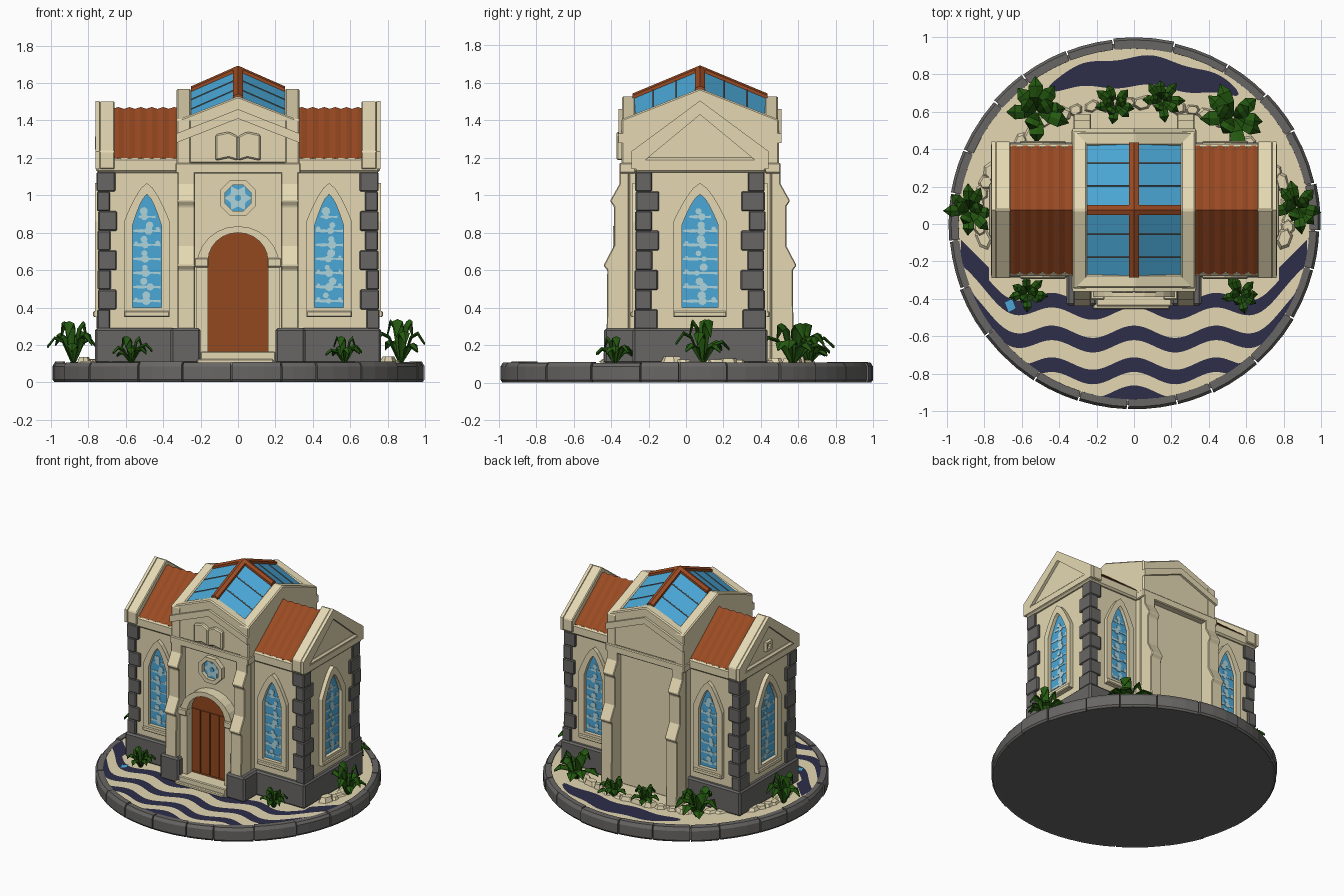
import bpy, bmesh, math, random
from math import pi, sin, cos
from mathutils import Matrix, Vector

random.seed(4)
if "Cube" in bpy.data.objects:
    bpy.data.objects.remove(bpy.data.objects["Cube"])


def material(name, rgb):
    m = bpy.data.materials.new(name)
    m.use_nodes = True
    m.diffuse_color = (*rgb, 1)
    m.node_tree.nodes["Principled BSDF"].inputs["Base Color"].default_value = (*rgb, 1)
    return m


CREAM = material("cream stone", (.78, .69, .45))
GREY = material("grey stone", (.138, .134, .13))
TILE = material("terracotta tile", (.32, .068, .016))
WOOD = material("door wood", (.29, .066, .014))
GLASS = material("blue glass", (.07, .39, .68))
PALE = material("pale glass", (.42, .66, .72))
NAVY = material("navy paving", (.026, .026, .068))
GREEN = material("leaf green", (.018, .1, .005))

C = .075          # building centre in y
FRONT, BACK, RIGHT, LEFT = 0, pi, pi / 2, -pi / 2


def mesh(name, verts, faces, mat, bevel=0, solid=True):
    bm = bmesh.new()
    vs = [bm.verts.new(v) for v in verts]
    for f in faces:
        bm.faces.new([vs[i] for i in f])
    if solid:
        bmesh.ops.recalc_face_normals(bm, faces=bm.faces)
    me = bpy.data.meshes.new(name)
    bm.to_mesh(me)
    bm.free()
    me.materials.append(mat)
    ob = bpy.data.objects.new(name, me)
    bpy.context.collection.objects.link(ob)
    if bevel:
        b = ob.modifiers.new("bevel", "BEVEL")
        b.width, b.segments = bevel, 1
    return ob


def slabs(name, outlines, d0, d1, mat, origin, ang, hole=None, bevel=0):
    """Extrude outlines (across, up) outward from a wall facing ang."""
    m = Matrix.Translation((*origin, 0)) @ Matrix.Rotation(ang, 4, "Z")
    verts, faces = [], []
    for o in outlines:
        n, b = len(o), len(verts)
        loops = [(o, d0), (o, d1)] + ([(hole, d1), (hole, d0)] if hole else [])
        for pts, d in loops:
            verts += [m @ Vector((u, -d, v)) for u, v in pts]
        k = len(loops)
        for r in range(k if hole else 1):
            s = (r + 1) % k
            faces += [(b + r*n + i, b + r*n + (i+1) % n, b + s*n + (i+1) % n, b + s*n + i) for i in range(n)]
        if not hole:
            faces += [range(b, b + n), range(b + n, b + 2*n)]
    return mesh(name, verts, faces, mat, bevel)


def box(name, x, y, z, mat, bevel=.006):
    o = [(x[0], z[0]), (x[1], z[0]), (x[1], z[1]), (x[0], z[1])]
    return slabs(name, [o], -y[1], -y[0], mat, (0, 0), FRONT, bevel=bevel)


def rect(u, v, w, h):
    return [(u - w, v - h), (u + w, v - h), (u + w, v + h), (u - w, v + h)]


def arch(hw, z0, spring, peak, pointed, n=12):
    pts = [(-hw, z0)]
    for k in range(n + 1):
        c = -cos(pi * k / n)
        f = 1 - abs(c) ** 1.5 if pointed else sin(pi * k / n)
        pts.append((hw * c, spring + (peak - spring) * f))
    return pts + [(hw, z0)]


def circle(r, z, n=8, turn=.5, star=1, u=0):
    return [(u + (star if i % 2 else 1) * r * cos(2*pi*(i + turn)/n),
             z + (star if i % 2 else 1) * r * sin(2*pi*(i + turn)/n)) for i in range(n)]


# Round base: core, floor and a rim of separate stones
def disc(name, r, z0, z1, mat):
    ring = [(r * cos(2*pi*i/64), r * sin(2*pi*i/64)) for i in range(64)]
    verts = [(*p, z) for z in (z0, z1) for p in ring]
    side = [(i, (i+1) % 64, 64 + (i+1) % 64, 64 + i) for i in range(64)]
    mesh(name, verts, side + [range(64), range(64, 128)], mat)


disc("base_core", .97, .004, .096, GREY)
disc("floor", .945, .09, .102, CREAM)
STONES = 23
cuts = [(i + random.uniform(-.22, .22)) * 2*pi/STONES for i in range(STONES)]
for i, a0 in enumerate(cuts):
    a1 = (cuts[i + 1] if i + 1 < STONES else cuts[0] + 2*pi) - .008
    r1, top = random.uniform(.988, 1), random.uniform(.103, .112)
    section = [(.935, .01), (r1 - .01, .001), (r1, .015), (r1, .085), (r1 - .014, top), (.938, top)]
    verts = [(r * cos(a), r * sin(a), z) for a in (a0, (2*a0 + a1)/3, (a0 + 2*a1)/3, a1) for r, z in section]
    faces = [(6*s + j, 6*s + (j+1) % 6, 6*s + 6 + (j+1) % 6, 6*s + 6 + j) for s in range(3) for j in range(6)]
    mesh("rim_stone", verts, faces + [range(6), range(18, 24)], GREY)


# Painted paving bands, trimmed to the round floor
def ribbon(name, x0, x1, curve, half):
    n = 90
    verts, faces = [], []
    for i in range(n + 1):
        x = x0 + (x1 - x0) * i / n
        rim = (.94**2 - x*x) ** .5
        verts += [(x, max(-rim, min(rim, curve(x) + s * half(x))), .106) for s in (-1, 1)]
    for i in range(n):
        q = (2*i, 2*i + 2, 2*i + 3, 2*i + 1)
        if verts[q[3]][1] - verts[q[0]][1] > .001 or verts[q[2]][1] - verts[q[1]][1] > .001:
            faces.append(q)
    mesh(name, verts, faces, NAVY, solid=False)


for yc in (-.44, -.615, -.785, -.935):
    ribbon("wave_band", -.93, .93,
           lambda x: yc + .033 * cos(2*pi*x/.44) + 1.3 * max(0, abs(x) - .5)**2, lambda x: .039)
ribbon("back_band", -.46, .56, lambda x: .815 - .38*x*x + .012*sin(17*x),
       lambda x: .078 * max(0, 1 - ((x - .05)/.51)**2)**.5)
for s in (-1, 1):
    ribbon("side_band", s*.85 - .075, s*.85 + .075, lambda x: -.22 + s*(x - s*.85), lambda x: .06)

# Wings: walls, plinth, cornice, toothed corner quoins
box("wing_walls", (-.735, .735), (C - .33, C + .33), (.1, 1.15), CREAM)
box("wing_plinth", (-.765, .765), (C - .36, C + .36), (.1, .29), GREY, .012)
box("wing_cornice", (-.758, .758), (C - .352, C + .352), (1.12, 1.2), CREAM, .012)
for sx in (-1, 1):
    for sy in (-1, 1):
        for k in range(8):
            lx, ly = ((.1, .09) if k % 2 else (.07, .125))
            j = random.uniform(0, .01)
            xo, yo = .747 + j, .342 + j
            z = .285 + k * .105
            box("quoin", sorted((sx*xo, sx*(xo - lx))), sorted((C + sy*yo, C + sy*(yo - ly))),
                (z, z + .1055), GREY, .006)

# Wing roofs and gable ends
for s, ang in ((1, RIGHT), (-1, LEFT)):
    verts, n = [], 12
    for i in range(n + 1):
        x, w = s * (.31 + .36 * i / n), .01 * (i % 2)
        verts += [(x, C - .345, 1.19 + w), (x, C, 1.462 + w), (x, C + .345, 1.19 + w)]
    faces = [(3*i + j, 3*i + j + 1, 3*i + j + 4, 3*i + j + 3) for i in range(n) for j in (0, 1)]
    roof = mesh("wing_roof", verts, faces, TILE)
    roof.modifiers.new("thickness", "SOLIDIFY").thickness = .015
    outer = [(-.365, 1.14), (.365, 1.14), (.365, 1.235), (0, 1.505), (-.365, 1.235)]
    inner = [(-.3, 1.18), (.3, 1.18), (.29, 1.19), (0, 1.43), (-.29, 1.19)]
    slabs("gable_wall", [outer], 0, .08, CREAM, (s*.66, C), ang, bevel=.006)
    slabs("gable_coping", [outer], .08, .102, CREAM, (s*.66, C), ang, hole=inner)
    fill = [(-.34, 1.15), (.34, 1.15), (.34, 1.18), (0, 1.44), (-.34, 1.18)]
    slabs("gable_fill", [fill], -.34, 0, CREAM, (s*.66, C), ang)
slabs("gable_vent", [rect(0, 1.28, .035, .035)], 0, .025, CREAM, (-.74, C), LEFT,
      hole=rect(0, 1.28, .018, .018))


# Lancet windows with mottled panes
def window(x, y, ang, hw):
    o = (x, y)
    slabs("window_frame", [arch(hw + .045, .35, .86, 1.065, True)], -.01, .03, CREAM, o, ang,
          hole=arch(hw, .4, .84, 1.005, True))
    slabs("window_sill", [rect(0, .365, hw + .045, .016)], 0, .04, CREAM, o, ang, bevel=.006)
    slabs("window_glass", [arch(hw, .4, .84, 1.005, True)], -.01, .003, GLASS, o, ang)
    bars, spots = [], []
    for k in range(7):
        z = .435 + k * .075
        w = hw * (.95 if z < .85 else .6)
        bars.append([(-w, z - .004), (-w*.5, z - .009), (w*.4, z - .004), (w, z - .008),
                     (w, z + .006), (w*.3, z + .004), (-w*.4, z + .009), (-w, z + .005)])
        for v in (0, .03):
            spots.append(circle(random.uniform(.014, .024), z + v, 7, random.random(),
                                u=random.uniform(-.25, .25) * hw))
        for side in (-1, 1):
            if random.random() < .6 and z < .85:
                spots.append(circle(random.uniform(.008, .014), z + .01, 6, random.random(), u=side*hw*.75))
    slabs("window_mottling", bars, .003, .006, PALE, o, ang)
    slabs("window_spots", spots, .003, .007, PALE, o, ang)


for s, ang in ((1, RIGHT), (-1, LEFT)):
    window(s*.487, C - .33, FRONT, .077)
    window(s*.487, C + .33, BACK, .077)
    window(s*.735, C, ang, .097)

# Central block with four low gables
box("central_block", (-.32, .32), (C - .38, C + .38), (.1, 1.38), CREAM)
for s, ang, side in ((-1, FRONT, RIGHT), (1, BACK, LEFT)):
    slabs("side_parapet", [[(-.42, 1.13), (.42, 1.13), (.42, 1.405), (0, 1.57), (-.42, 1.405)]],
          0, .08, CREAM, (-s*.25, C), side, bevel=.008)
    face = (0, C + s*.345)
    slabs("end_parapet", [[(-.33, 1.17), (.33, 1.17), (.33, 1.4), (0, 1.53), (-.33, 1.4)]],
          0, .072, CREAM, face, ang, bevel=.008)
    slabs("raking_moulding", [[(-.33, 1.28), (0, 1.41), (.33, 1.28), (.33, 1.33), (0, 1.46), (-.33, 1.33)]],
          .06, .09, CREAM, face, ang)
    slabs("block_cornice", [rect(0, 1.145, .335, .028)], 0, .085, CREAM, face, ang, bevel=.006)

# Stepped buttresses, with dark bases at the front
PROFILE = [(0, .1), (.12, .1), (.115, .6), (.135, .625), (.08, .73), (.08, .94),
           (.1, .97), (.05, 1.06), (.05, 1.13), (0, 1.13)]
for s in (-1, 1):
    slabs("front_buttress", [PROFILE], -.047, .047, CREAM, (s*.277, C - .38), LEFT, bevel=.005)
    slabs("back_buttress", [PROFILE], -.047, .047, CREAM, (s*.277, C + .38), RIGHT, bevel=.005)
    box("buttress_base", sorted((s*.2, s*.36)), (-.437, C - .3), (.1, .29), GREY, .012)

# Glazed lantern roof
APEX, ENDS, SIDES = Vector((0, C, 1.675)), [], []
for s in (-1, 1):
    ENDS.append(Vector((0, C + s*.36, 1.525)))
    SIDES.append(Vector((s*.25, C, 1.565)))
for e in ENDS:
    for d in SIDES:
        quad = [APEX, e, e + d - APEX, d]
        if (quad[1] - APEX).cross(quad[3] - APEX).z < 0:
            quad.reverse()
        mesh("lantern_glass", quad, [range(4)], GLASS, solid=False)


def beam(name, p, q, half, top, mat):
    side = Vector((0, 0, 1)).cross(q - p).normalized() * half
    up = Vector((0, 0, top))
    verts = [e + o for e in (p, q) for o in (side - up, -side - up, up*.4 - side, up, up*.4 + side)]
    faces = [(i, (i+1) % 5, 5 + (i+1) % 5, 5 + i) for i in range(5)]
    mesh(name, verts, faces + [range(5), range(5, 10)], mat)


for p in ENDS + SIDES:
    beam("lantern_ridge", APEX, p, .026, .018, TILE)
for e in ENDS:
    for d in SIDES:
        for t in (.36, .7):
            start = APEX.lerp(e, t)
            beam("lantern_glazing_bar", start, start + d - APEX, .004, .005, GREY)

# Doorway, step, rosette and open-book relief
wall = (0, C - .38)
slabs("door_surround", [arch(.222, .1, .62, .835, False)], -.01, .085, CREAM, wall, FRONT,
      hole=arch(.16, .1, .65, .8, False))
slabs("door", [arch(.162, .15, .65, .802, False)], -.01, .028, WOOD, wall, FRONT)
slabs("door_planks", [rect(u, .42, .035, .24) for u in (-.118, -.04, .04, .118)], .028, .036, WOOD, wall, FRONT)
for s in (-1, 1):
    slabs("door_capital", [rect(s*.195, .64, .037, .025)], 0, .1, CREAM, wall, FRONT, bevel=.006)
box("door_step", (-.2, .2), (-.44, -.28), (.1, .165), CREAM)
box("lower_step", (-.22, .19), (-.455, -.28), (.1, .125), CREAM)
slabs("rosette_frame", [circle(.105, .985)], -.01, .035, CREAM, wall, FRONT, hole=circle(.075, .985))
slabs("rosette_glass", [circle(.076, .985)], -.01, .006, GLASS, wall, FRONT)
slabs("rosette_star", [circle(.073, .985, 12, 0, .62)], .006, .012, PALE, wall, FRONT)
slabs("rosette_hub", [circle(.018, .985)], .012, .018, GLASS, wall, FRONT)
for s in (-1, 1):
    page = [(0, 1.185), (s*.05, 1.2), (s*.12, 1.185), (s*.12, 1.325), (s*.05, 1.34), (0, 1.315)]
    slabs("book_page", [page], .03, .065, CREAM, wall, FRONT, bevel=.008)


# Leafy plants with broad arching leaves
def plant(x, y, r, h):
    verts, faces = [], []
    for k in range(10):
        a = k * 2.4 + random.uniform(-.25, .25)
        rr, hh = (r * .6, h) if k > 6 else (r * random.uniform(.9, 1.15), h * random.uniform(.4, .75))
        b = len(verts)
        for t, z, w in ((.05, 0, .1), (.4, .85, .5), (.72, 1, .55), (1, .62, .02)):
            for side, dip in ((-1, -.012), (0, 0), (1, -.012)):
                p, q = t * rr, side * w * r * .42
                verts.append((x + p*cos(a) - q*sin(a), y + p*sin(a) + q*cos(a), .118 + z*hh + dip))
        faces += [(b + 3*i + j, b + 3*i + j + 1, b + 3*i + j + 4, b + 3*i + j + 3) for i in range(3) for j in (0, 1)]
    ob = mesh("plant", verts, faces, GREEN)
    ob.modifiers.new("thickness", "SOLIDIFY").thickness = .006


for x, y, r, h in ((-.52, .6, .17, .2), (.53, .57, .17, .2), (-.1, .64, .11, .13), (.15, .66, .11, .13),
                   (-.88, .07, .13, .21), (.87, .09, .13, .22), (-.57, -.37, .1, .13), (.57, -.38, .1, .13)):
    plant(x, y, r, h)

# Rubble around the sides and back, and a fallen glass shard
for k in range(34):
    a = -.25 + (pi + .5) * k / 33
    x, y = .83 * cos(a), .06 + .55 * sin(a)
    if abs(x) < .5:
        y += .04
    w, l, h = (random.uniform(*p) for p in ((.03, .05), (.04, .075), (.012, .04)))
    turn = a + pi/2 + random.uniform(-.4, .4)
    base = [(l*cos(t)*cos(turn) - w*sin(t)*sin(turn), l*cos(t)*sin(turn) + w*sin(t)*cos(turn))
            for t in [2*pi*i/6 + random.uniform(-.2, .2) for i in range(6)]]
    verts = [(x + f*u, y + f*v, z) for f, z in ((1, .1), (.7, .1 + h)) for u, v in base]
    mesh("rubble", verts, [(i, (i+1) % 6, 6 + (i+1) % 6, 6 + i) for i in range(6)] + [range(6), range(6, 12)], CREAM)
mesh("glass_shard", [(-.69, -.42, .11), (-.67, -.47, .11), (-.63, -.45, .115), (-.65, -.4, .115)], [range(4)],
     GLASS, solid=False)
